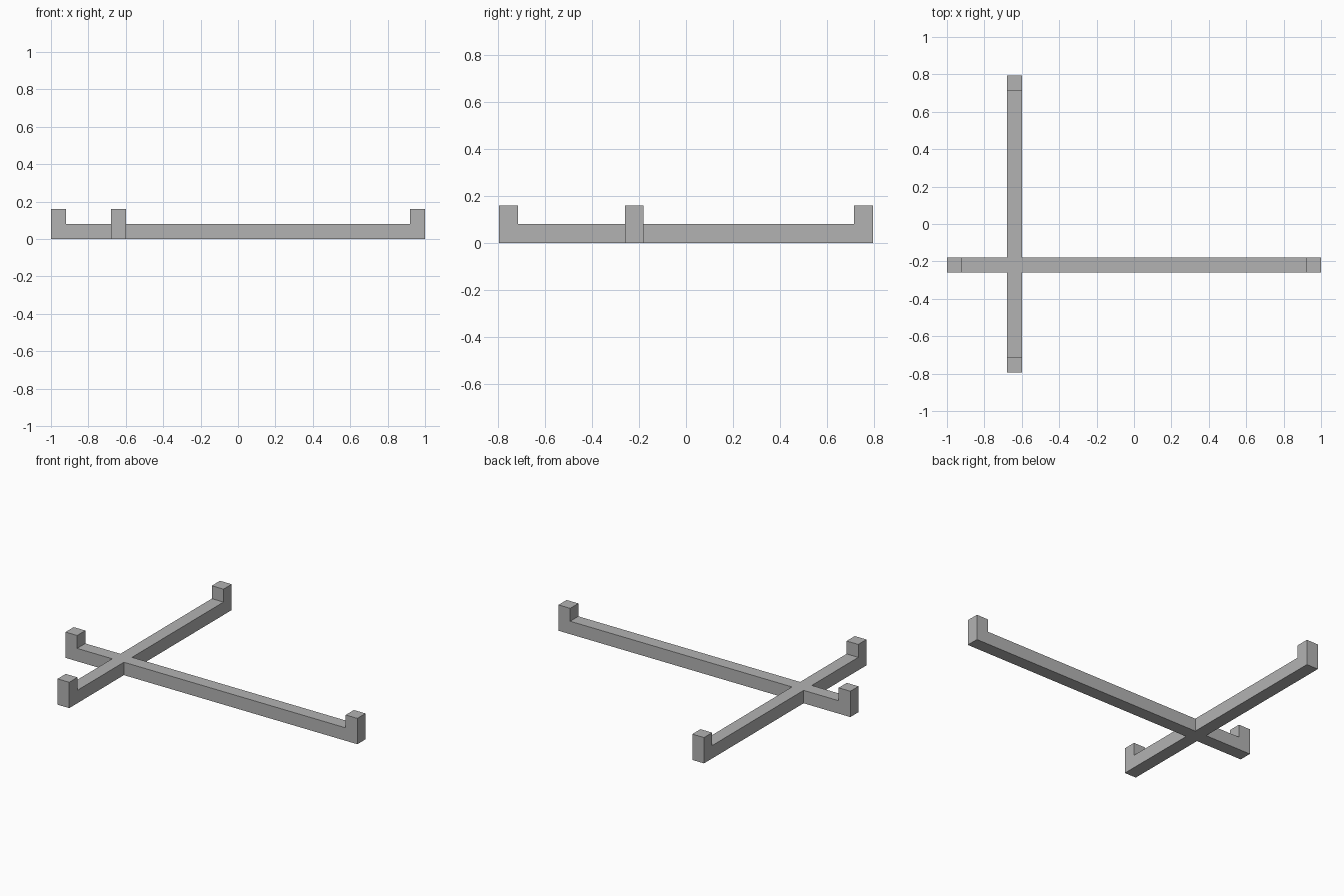
import bpy
import bmesh
from mathutils import Vector

cube = bpy.data.objects.get("Cube")
if cube:
    bpy.data.objects.remove(cube, do_unlink=True)

BAR = 0.08                            # square bar thickness
HUB = Vector((-0.64, -0.22, BAR / 2))  # where the bars cross
END_X, END_Y = 1.0, 0.795             # outer reach of the bars

grey = bpy.data.materials.new("plain grey")
grey.use_nodes = True
colour = (0.45, 0.45, 0.45, 1)
grey.diffuse_color = colour
grey.node_tree.nodes["Principled BSDF"].inputs["Base Color"].default_value = colour


def face_towards(faces, direction):
    return max(faces, key=lambda f: f.normal.dot(direction))


def extrude(bm, face, offset):
    """Pull one face out by offset and return the new cap."""
    cap = bmesh.ops.extrude_discrete_faces(bm, faces=[face])["faces"][0]
    bmesh.ops.translate(bm, verts=cap.verts, vec=offset)
    bm.normal_update()
    return cap


# Hub block at the crossing
bm = bmesh.new()
bmesh.ops.create_cube(bm, size=BAR)
bmesh.ops.translate(bm, verts=bm.verts, vec=HUB)
bm.normal_update()

# Four arms, each ending in an upright block
for direction, reach in (((1, 0, 0), END_X), ((-1, 0, 0), END_X),
                         ((0, 1, 0), END_Y), ((0, -1, 0), END_Y)):
    d = Vector(direction)
    length = reach - HUB.dot(d) - BAR * 1.5
    hub_faces = [f for f in bm.faces
                 if (f.calc_center_median() - HUB).length < BAR]
    cap = extrude(bm, face_towards(hub_faces, d), d * length)
    cap = extrude(bm, cap, d * BAR)
    tip_faces = {f for e in cap.edges for f in e.link_faces}
    up = Vector((0, 0, 1))
    extrude(bm, face_towards(tip_faces, up), up * BAR)

bmesh.ops.recalc_face_normals(bm, faces=bm.faces)
mesh = bpy.data.meshes.new("cross_frame")
bm.to_mesh(mesh)
bm.free()
mesh.materials.append(grey)
frame = bpy.data.objects.new("cross_frame", mesh)
bpy.context.collection.objects.link(frame)
